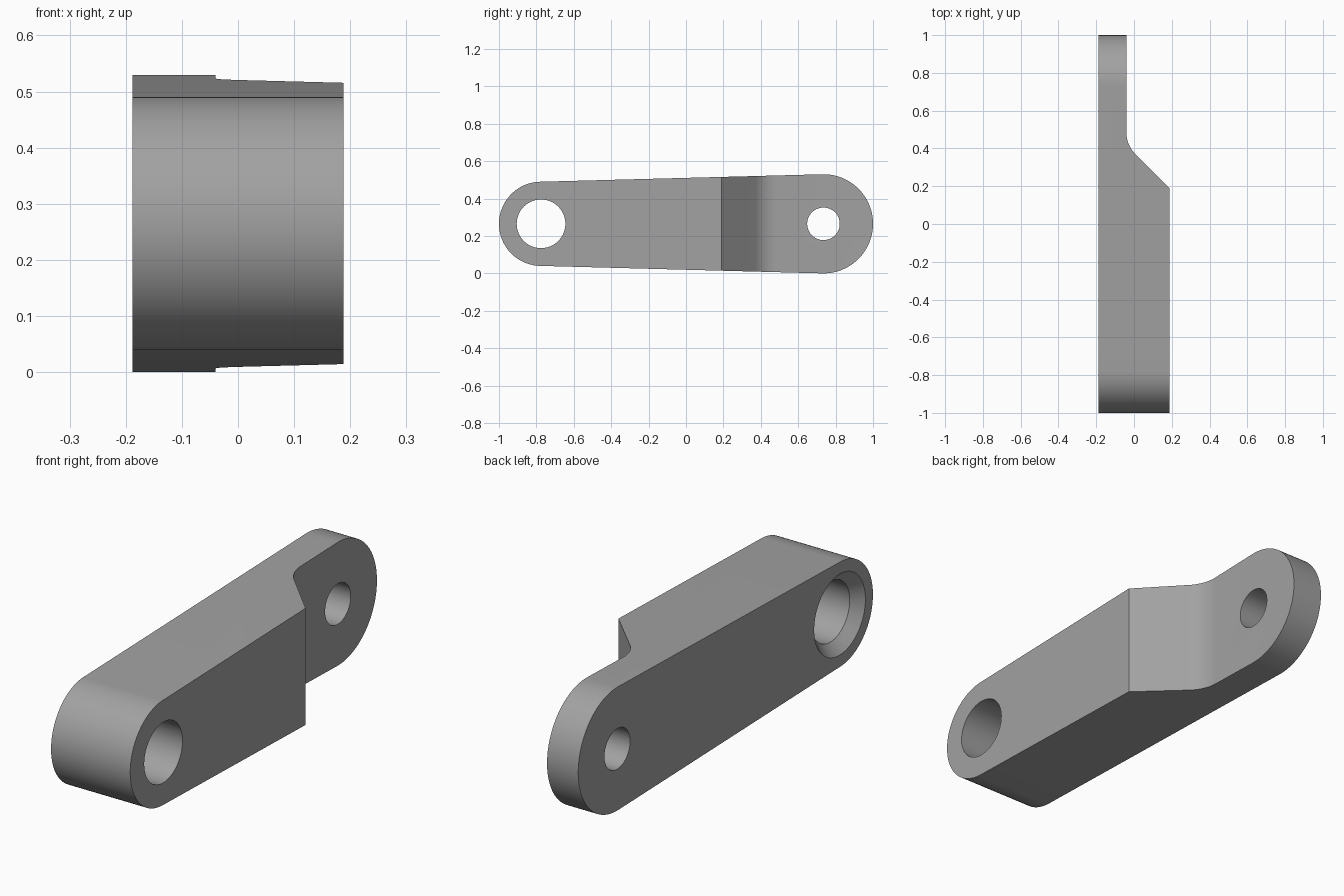
import bpy, bmesh, math

if "Cube" in bpy.data.objects:
    bpy.data.objects.remove(bpy.data.objects["Cube"])

grey = bpy.data.materials.new("grey metal")
grey.diffuse_color = (0.36, 0.36, 0.36, 1)
grey.use_nodes = True
grey.node_tree.nodes["Principled BSDF"].inputs["Base Color"].default_value = grey.diffuse_color

FRONT_Y, REAR_Y, MID_Z = -0.775, 0.735, 0.265
FRONT_R, REAR_R = 0.225, 0.265
HALF = 0.188


def loft(name, rings):
    """Solid through successive rings of points, capped at both ends."""
    bm = bmesh.new()
    loops = [[bm.verts.new(p) for p in ring] for ring in rings]
    n = len(loops[0])
    for a, b in zip(loops, loops[1:]):
        for i in range(n):
            j = (i + 1) % n
            bm.faces.new((a[i], a[j], b[j], b[i]))
    bm.faces.new(loops[0])
    bm.faces.new(loops[-1])
    bmesh.ops.recalc_face_normals(bm, faces=bm.faces)
    mesh = bpy.data.meshes.new(name)
    bm.to_mesh(mesh)
    bm.free()
    obj = bpy.data.objects.new(name, mesh)
    bpy.context.collection.objects.link(obj)
    mesh.materials.append(grey)
    return obj


def arc(cu, cv, r, a0, a1, n):
    return [(cu + r * math.cos(a0 + (a1 - a0) * i / n),
             cv + r * math.sin(a0 + (a1 - a0) * i / n)) for i in range(n + 1)]


def bore(name, y, steps):
    """Round cutter along x from (x, radius) steps."""
    return loft(name, [[(x, u, v) for u, v in
                        arc(y, MID_Z, r, 0, 2 * math.pi, 96)[:-1]] for x, r in steps])


def cut(target, cutter):
    mod = target.modifiers.new(cutter.name, 'BOOLEAN')
    mod.operation = 'DIFFERENCE'
    mod.solver = 'EXACT'
    mod.object = cutter
    bpy.context.view_layer.objects.active = target
    bpy.ops.object.modifier_apply(modifier=mod.name)
    bpy.data.objects.remove(cutter)


# Tapered arm: two round ends joined by tangent lines
t = math.acos((FRONT_R - REAR_R) / (REAR_Y - FRONT_Y))
side = (arc(REAR_Y, MID_Z, REAR_R, -t, t, 64)
        + arc(FRONT_Y, MID_Z, FRONT_R, t, 2 * math.pi - t, 64))
arm = loft("link_arm", [[(x, y, z) for y, z in side] for x in (-HALF, HALF)])

# Relief that thins the rear end: 45 degree ramp with a filleted root
THIN_X, FILLET = -0.04, 0.16
root_y = HALF + 0.19 - THIN_X
start_y = root_y + FILLET * math.tan(math.pi / 8)
plan = ([(THIN_X, 1.2)]
        + arc(THIN_X + FILLET, start_y, FILLET, math.pi, 1.25 * math.pi, 20)
        + [(HALF + 0.1, 0.09), (HALF + 0.1, 1.2)])
cut(arm, loft("relief_cutter", [[(x, y, z) for x, y in plan] for z in (-0.2, 0.8)]))

# Large front hole, chamfered on the left face, and small rear hole
cut(arm, bore("front_hole_cutter", FRONT_Y,
              [(-HALF - 0.05, 0.224), (-HALF + 0.044, 0.13), (0.3, 0.13)]))
cut(arm, bore("rear_hole_cutter", REAR_Y, [(-0.3, 0.087), (0.3, 0.087)]))

# Smooth curved faces, keep hard edges
bpy.ops.object.select_all(action='DESELECT')
arm.select_set(True)
bpy.context.view_layer.objects.active = arm
bpy.ops.object.shade_smooth_by_angle(angle=math.radians(20))
